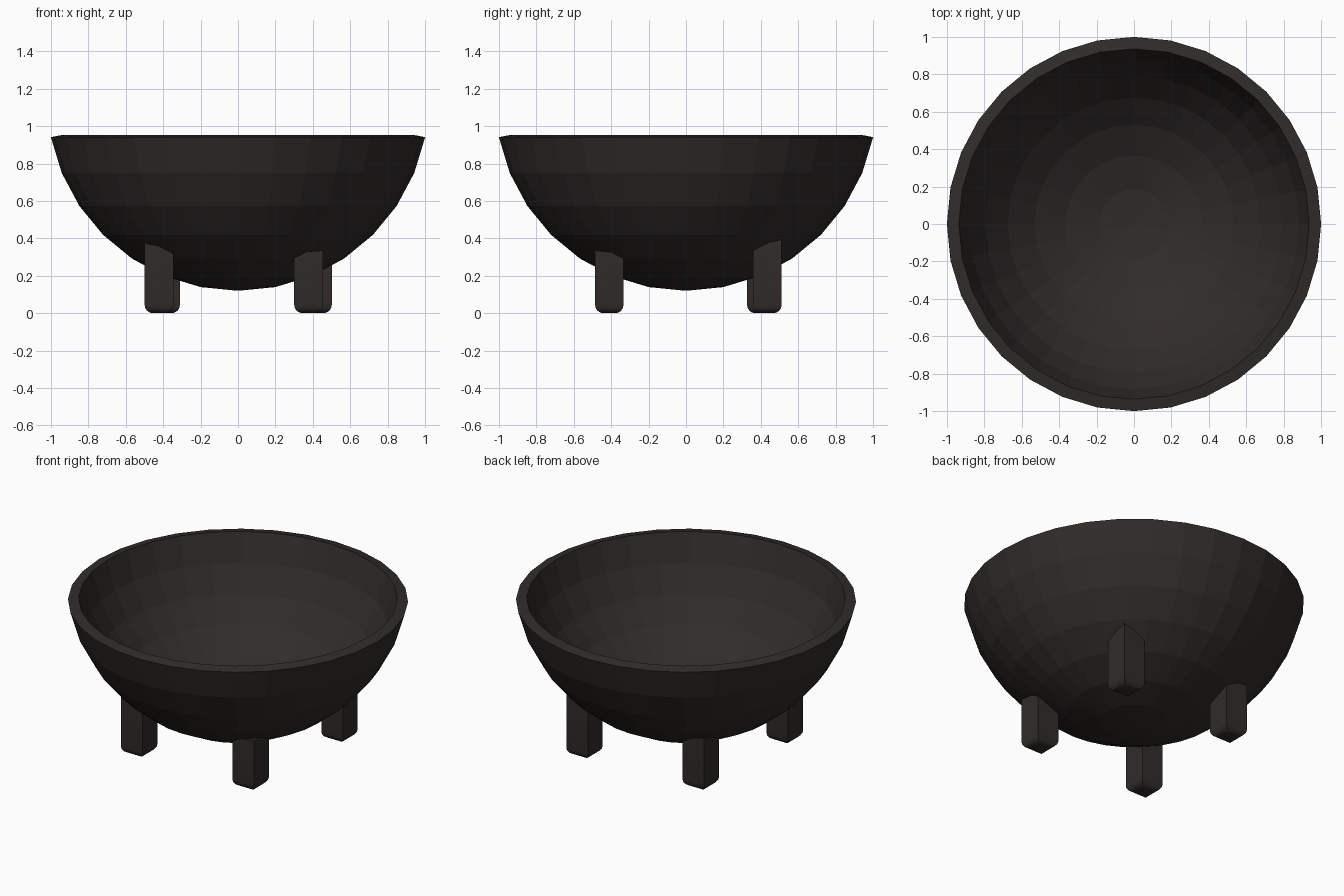
import bpy, bmesh
from math import sin, cos, pi, sqrt, hypot

if "Cube" in bpy.data.objects:
    bpy.data.objects.remove(bpy.data.objects["Cube"])

CENTRE_Z, R_OUT, R_IN = 1.14, 1.02, 0.955
SEGS, STEP = 32, pi / 16

mat = bpy.data.materials.new("dark_wood")
mat.diffuse_color = (0.03, 0.025, 0.022, 1)
mat.use_nodes = True
mat.node_tree.nodes["Principled BSDF"].inputs["Base Color"].default_value = mat.diffuse_color


def finish(bm, name):
    bmesh.ops.recalc_face_normals(bm, faces=bm.faces)
    mesh = bpy.data.meshes.new(name)
    bm.to_mesh(mesh)
    bm.free()
    mesh.materials.append(mat)
    ob = bpy.data.objects.new(name, mesh)
    bpy.context.collection.objects.link(ob)
    return ob


# Bowl: two concentric spherical shells joined by a sloping rim
def bowl():
    bm = bmesh.new()
    rings = [(R_OUT, i) for i in range(1, 8)] + [(R_IN, i) for i in range(7, 0, -1)]
    loops = []
    for r, i in rings:
        rad, z = r * sin(i * STEP), CENTRE_Z - r * cos(i * STEP)
        loops.append([bm.verts.new((rad * cos(2 * pi * k / SEGS),
                                    rad * sin(2 * pi * k / SEGS), z))
                      for k in range(SEGS)])
    for a, b in zip(loops, loops[1:]):
        for k in range(SEGS):
            n = (k + 1) % SEGS
            bm.faces.new((a[k], a[n], b[n], b[k]))
    for loop, r in ((loops[0], R_OUT), (loops[-1], R_IN)):
        pole = bm.verts.new((0, 0, CENTRE_Z - r))
        for k in range(SEGS):
            bm.faces.new((loop[k], loop[(k + 1) % SEGS], pole))
    finish(bm, "bowl")


# Foot: square post with rounded bottom edges, top buried in the bowl wall
def foot(name, x, y, top):
    bm = bmesh.new()
    bmesh.ops.create_cube(bm, size=1)
    for v in bm.verts:
        low = v.co.z < 0
        px, py = x + v.co.x * 0.155, y + v.co.y * 0.152
        wall = CENTRE_Z - sqrt(R_OUT ** 2 - hypot(px, py) ** 2) + 0.03
        v.co = (px, py, 0 if low else min(wall, top))
    edges = [e for e in bm.edges if all(v.co.z < 0.01 for v in e.verts)]
    bmesh.ops.bevel(bm, geom=edges, offset=0.045, segments=4, profile=0.5,
                    affect='EDGES')
    ob = finish(bm, name)
    bpy.context.view_layer.objects.active = ob
    ob.select_set(True)
    bpy.ops.object.shade_smooth_by_angle()
    ob.select_set(False)


bowl()
foot("front_left_foot", -0.422, -0.41, 0.375)
foot("front_right_foot", 0.378, -0.41, 0.335)
foot("back_left_foot", -0.388, 0.402, 0.35)
foot("back_right_foot", 0.424, 0.435, 0.395)
